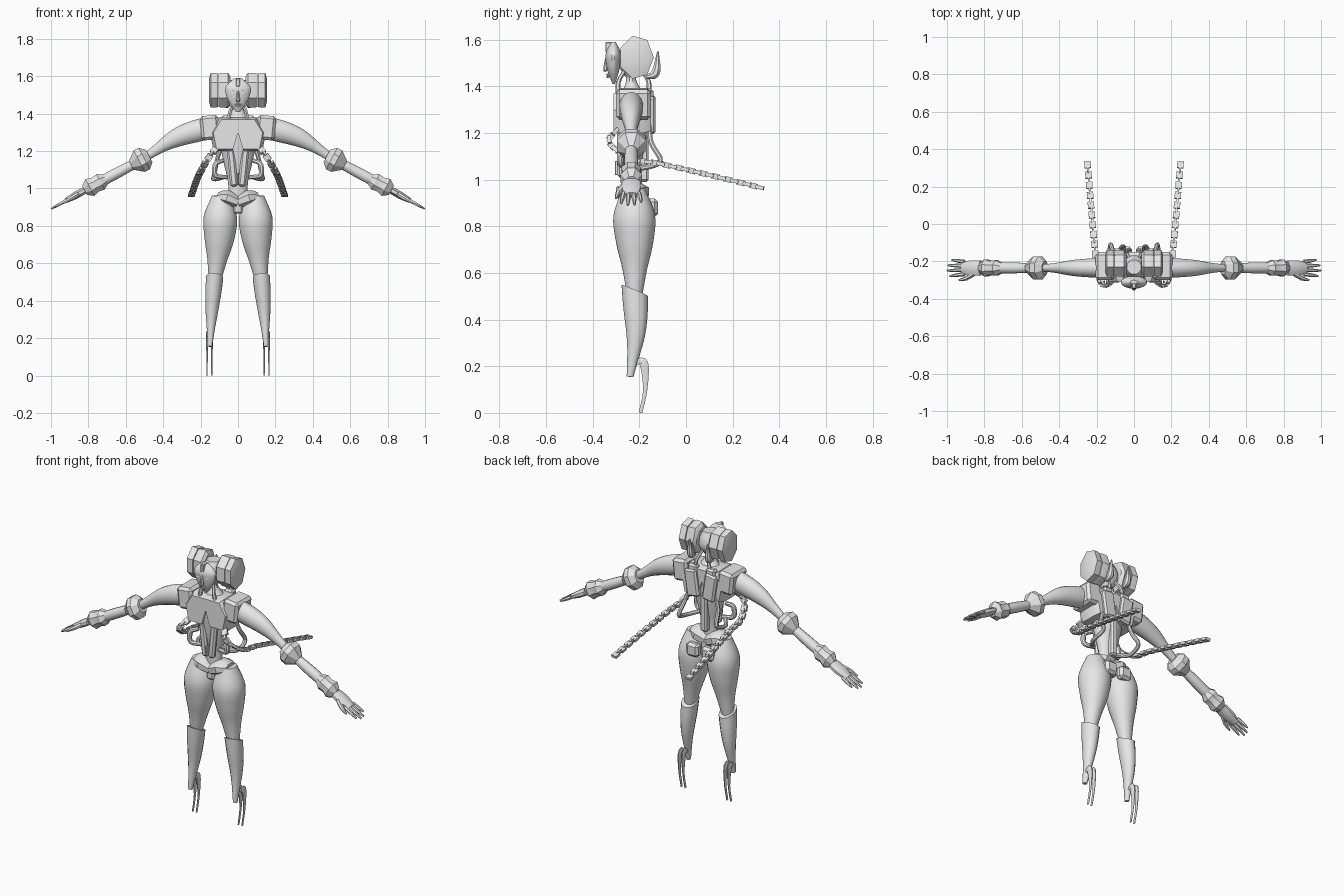
import bpy, bmesh, math
from mathutils import Vector, Matrix

if "Cube" in bpy.data.objects:
    bpy.data.objects.remove(bpy.data.objects["Cube"])

shade = (0.8, 0.8, 0.8, 1)
grey = bpy.data.materials.new("light_grey")
grey.use_nodes = True
grey.diffuse_color = shade
grey.node_tree.nodes["Principled BSDF"].inputs["Base Color"].default_value = shade
parts = []
SIDEWAYS, FORWARD = Vector((1, 0, 0)), Vector((0, 1, 0))


def finish(name, mesh_data, mirror):
    """Turn a bmesh into a named object, mirrored to the other side if asked."""
    bmesh.ops.recalc_face_normals(mesh_data, faces=mesh_data.faces)
    mesh = bpy.data.meshes.new(name)
    mesh_data.to_mesh(mesh)
    mesh_data.free()
    mesh.materials.append(grey)
    part = bpy.data.objects.new(name, mesh)
    bpy.context.collection.objects.link(part)
    if mirror:
        part.modifiers.new("mirror", 'MIRROR').use_mirror_merge = False
    parts.append(part)


def bridge(mesh_data, rings):
    """Skin a list of equal vertex rings and cap both ends."""
    for lower, upper in zip(rings, rings[1:]):
        for i in range(len(lower)):
            mesh_data.faces.new((lower[i - 1], lower[i], upper[i], upper[i - 1]))
    mesh_data.faces.new(rings[0])
    mesh_data.faces.new(rings[-1])


def sample(values, t):
    """Smooth interpolation through numbers or vectors, t from start to end."""
    last = len(values) - 1
    i = min(int(t * last), last - 1)
    f = t * last - i
    b, c = values[i], values[i + 1]
    a = values[i - 1] if i > 0 else b + (b - c)
    d = values[i + 2] if i + 2 <= last else c + (c - b)
    start, end = (c - a) / 2, (d - b) / 2
    ease = f * f * (3 - 2 * f)
    return b + (c - b) * ease + start * (f * (1 - f) ** 2) - end * (f * f * (1 - f))


def tube(name, path, radii, sides=12, steps=16, depth=1, ref=FORWARD, mirror=True, slant=0):
    """Round body along a path; depth stretches it along ref, slant tilts its first ring."""
    mesh_data = bmesh.new()
    path = [Vector(p) for p in path]
    rings = []
    for k in range(steps + 1):
        t = k / steps
        centre = sample(path, t)
        along = (sample(path, min(t + .01, 1)) - sample(path, max(t - .01, 0))).normalized()
        up = (ref - along * ref.dot(along)).normalized()
        across = along.cross(up)
        radius = max(sample(radii, t), .002)
        ring = []
        for i in range(sides):
            angle = math.tau * (i + .5) / sides
            offset = (across * math.cos(angle) + up * math.sin(angle) * depth) * radius
            offset.z -= slant * offset.y * max(0, 1 - 3 * t)
            ring.append(mesh_data.verts.new(centre + offset))
        rings.append(ring)
    bridge(mesh_data, rings)
    finish(name, mesh_data, mirror)


def prism(name, outline, axis, near, far, near_scale=.88, far_scale=.88, mirror=True):
    """Extrude an outline along an axis, with both rims chamfered by a scale."""
    mesh_data = bmesh.new()
    middle = sum((Vector(p) for p in outline), Vector((0, 0))) / len(outline)
    rim = (far - near) / 5
    rings = []
    for place, scale in ((near, near_scale), (near + rim, 1), (far - rim, 1), (far, far_scale)):
        ring = []
        for p in outline:
            spot = list(middle.lerp(Vector(p), scale))
            spot.insert(axis, place)
            ring.append(mesh_data.verts.new(spot))
        rings.append(ring)
    bridge(mesh_data, rings)
    finish(name, mesh_data, mirror)


def box(name, centre, size, tilt=0, chamfer=.01, mirror=True):
    """Chamfered block, tilted in the front plane."""
    mesh_data = bmesh.new()
    turn = Matrix.Translation(centre) @ Matrix.Rotation(tilt, 4, 'Y') @ Matrix.Diagonal((*size, 1))
    bmesh.ops.create_cube(mesh_data, size=1, matrix=turn)
    bmesh.ops.bevel(mesh_data, geom=mesh_data.edges, offset=chamfer, segments=1, affect='EDGES')
    finish(name, mesh_data, mirror)


# Torso, abdomen and spine
tube("torso", [(0, -.23, .93), (0, -.23, 1.36)], [.05, .055, .08, .1, .11], sides=16, depth=.7, mirror=False)
box("abdomen_plate", (.03, -.28, 1.11), (.04, .03, .2), tilt=.1)
box("navel_strip", (0, -.295, 1.05), (.012, .02, .06), chamfer=.002, mirror=False)
box("spine", (0, -.18, 1.17), (.045, .04, .36), mirror=False)

# Chest armour with a notch, and the back plates
half = [(0, 1.3), (.03, 1.2), (.13, 1.2), (.15, 1.3), (.1, 1.38), (0, 1.38)]
prism("chest_plate", half + [(-x, z) for x, z in half[-2:0:-1]], 1, -.31, -.15, mirror=False)
box("shoulder_blade", (.06, -.15, 1.28), (.08, .04, .16), tilt=.15)
box("back_block", (.06, -.16, 1.36), (.06, .04, .06))

# Neck and its cables
tube("neck", [(0, -.23, 1.36), (0, -.24, 1.48)], [.07, .03, .03], mirror=False, depth=.8)
for name, y, lean in (("front_neck_cable", -.29, .03), ("rear_neck_cable", -.16, -.03)):
    tube(name, [(.05, y, 1.37), (.04, y, 1.42), (.02, y + lean, 1.47)], [.012, .008], sides=6, steps=6)

# Arms
box("shoulder_box", (.15, -.225, 1.325), (.1, .15, .13), tilt=.1, chamfer=.015)
shoulder, bicep = Vector((.14, -.235, 1.33)), Vector((.33, -.235, 1.27))
elbow, wrist = Vector((.52, -.235, 1.15)), Vector((.82, -.235, .99))
fingertip = Vector((1, -.235, .89))
tube("upper_arm", [shoulder, bicep, elbow], [.06, .06, .05, .03, .02], sides=16, depth=.85)
tube("elbow_ring", [elbow.lerp(wrist, -.15), elbow.lerp(wrist, .2)], [.04, .07, .07, .045, .02],
     sides=8, steps=4, depth=.95)
tube("forearm", [elbow, wrist], [.025, .03, .025])
tube("wrist_cuff", [elbow.lerp(wrist, .62), wrist], [.03, .05, .045, .055, .03], sides=8, steps=4, depth=.9)
tube("palm", [wrist, wrist.lerp(fingertip, .56)], [.02, .021, .014], sides=8, steps=4, depth=2.1)
for i, name in enumerate(("index_finger", "middle_finger", "ring_finger", "little_finger")):
    spread = FORWARD * (i - 1.5) * .022
    reach = wrist.lerp(fingertip, 1 - .05 * (i - 1.3) ** 2)
    tube(name, [wrist.lerp(fingertip, .48) + spread, reach + spread * 1.3], [.011, .01, .005], sides=6, steps=4)
thumb_root = wrist.lerp(fingertip, .2) - FORWARD * .03
tube("thumb", [thumb_root, thumb_root + Vector((.04, -.025, -.025)), thumb_root + Vector((.08, -.035, -.05))],
     [.014, .012, .005], sides=6, steps=4)

# Pelvis
tube("pelvis", [(0, -.23, .925), (.06, -.23, .95), (.11, -.23, .955)], [.035, .045, .025], sides=8, steps=4, depth=1.7)
box("crotch", (0, -.22, .9), (.05, .1, .07), mirror=False)
box("rear_hip_plate", (.05, -.145, .88), (.08, .05, .08), chamfer=.015)

# Legs
hip, knee = Vector((.09, -.225, .96)), Vector((.125, -.22, .5))
tube("thigh", [hip, (.1, -.22, .73), knee], [.05, .09, .08, .053, .032], sides=24, steps=20)
tube("shin_armour", [(.125, -.22, .525), (.14, -.215, .34), (.15, -.24, .155)], [.047, .043, .034, .022, .012],
     sides=14, steps=12, depth=1.2, slant=.45)
for name, x in (("inner_heel_blade", .14), ("outer_heel_blade", .165)):
    tube(name, [(x, -.21, .22), (x, -.18, .21), (x, -.175, .1), (x, -.195, 0)], [.012, .02, .01, .008],
         sides=8, depth=.4, ref=SIDEWAYS)

# Cables bowed around the waist
tube("back_cable", [(.08, -.16, 1.25), (.11, -.15, 1.16), (.125, -.11, 1.08), (.13, -.19, 1.05), (.08, -.26, 1.06)],
     [.012, .012], sides=8, ref=SIDEWAYS)
tube("rib_hook", [(.08, -.26, 1.15), (.12, -.28, 1.13), (.12, -.28, 1.07), (.06, -.26, 1.06)], [.012, .015, .012],
     sides=8)

# Chains of alternating flat and upright links
chain = bmesh.new()
course = [Vector(p) for p in ((.12, -.3, 1.21), (.16, -.33, 1.16), (.2, -.24, 1.09), (.21, -.12, 1.07),
                              (.23, .1, 1.02), (.25, .345, .96))]
flat_link, upright_link = (.036, .034, .016), (.036, .01, .024)
previous, flat = course[0], True
for k in range(500):
    spot = sample(course, k / 499)
    if (spot - previous).length > .026:
        along = (spot - previous).normalized()
        side = (SIDEWAYS - along * along.dot(SIDEWAYS)).normalized()
        turn = Matrix((along, side, along.cross(side))).transposed().to_4x4()
        size = Matrix.Diagonal((*(flat_link if flat else upright_link), 1))
        bmesh.ops.create_cube(chain, size=1, matrix=Matrix.Translation((spot + previous) / 2) @ turn @ size)
        previous, flat = spot, not flat
finish("chain", chain, True)

# Face mask and features
tube("face_mask", [(0, -.31, 1.41), (0, -.312, 1.5), (0, -.31, 1.59)], [.01, .045, .065, .067, .02],
     sides=20, depth=.48, mirror=False)
tube("nose", [(0, -.342, 1.465), (0, -.345, 1.475), (0, -.34, 1.53)], [.006, .011, .005], sides=8, steps=6,
     mirror=False)
for name, z, width in (("upper_lip", 1.45, .018), ("lower_lip", 1.442, .014)):
    tube(name, [(-width, -.33, z), (0, -.336, z), (width, -.33, z)], [.001, .006, .001], sides=6, steps=6, mirror=False)
tube("eye", [(.016, -.34, 1.503), (.03, -.338, 1.506), (.05, -.328, 1.51)], [.002, .008, .002], sides=8, steps=6,
     depth=.6)
tube("brow", [(.012, -.341, 1.517), (.03, -.338, 1.526), (.055, -.324, 1.528)], [.003, .004, .002], sides=6, steps=6)
box("forehead_bar", (0, -.33, 1.567), (.02, .03, .045), chamfer=.003, mirror=False)

# Skull, layered hair blocks and the hooks behind them
tube("skull", [(0, -.23, 1.44), (0, -.23, 1.58)], [.03, .06, .06, .04], mirror=False)
turns = [math.tau * i / 7 for i in range(7)]
hair = [(-.213 + .075 * math.cos(a), 1.525 + .095 * math.sin(a)) for a in turns]
prism("inner_hair_block", hair, 0, .04, .104, near_scale=.78, far_scale=.95)
prism("outer_hair_block", hair, 0, .108, .155, near_scale=.97, far_scale=.65)
tube("hair_hook", [(.06, -.17, 1.44), (.06, -.13, 1.46), (.06, -.12, 1.55)], [.01, .02, .004], sides=8,
     ref=SIDEWAYS)

# Smooth curved parts while keeping edges crisp
bpy.ops.object.select_all(action='DESELECT')
for part in parts:
    part.select_set(True)
bpy.context.view_layer.objects.active = parts[0]
bpy.ops.object.shade_smooth_by_angle(angle=math.radians(32))
